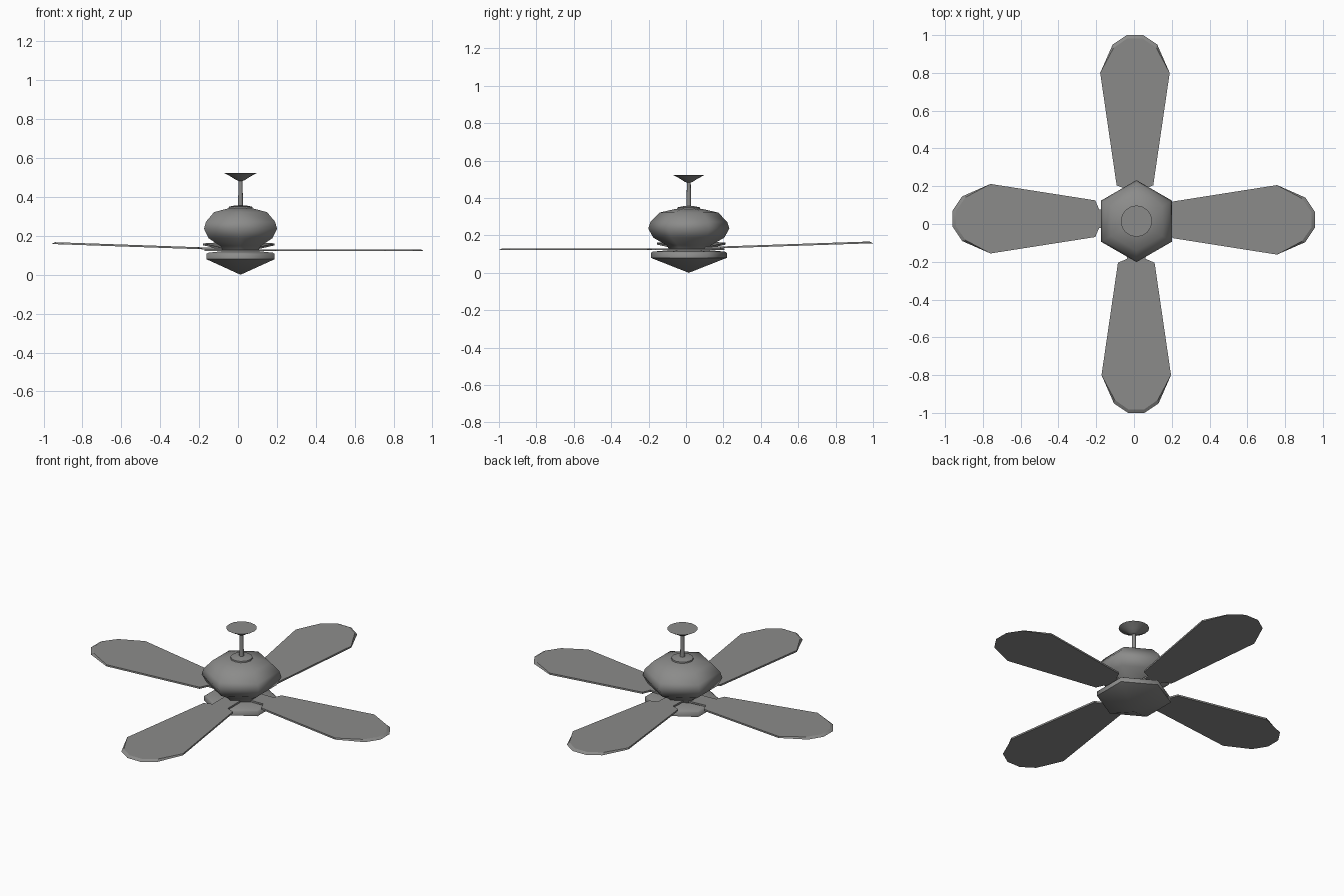
import bpy, bmesh, math

if "Cube" in bpy.data.objects:
    bpy.data.objects.remove(bpy.data.objects["Cube"])

CX, CY = 0.013, 0.015   # hub axis

grey = bpy.data.materials.new("metal_grey")
grey.diffuse_color = (0.26, 0.26, 0.255, 1)
grey.use_nodes = True
grey.node_tree.nodes["Principled BSDF"].inputs["Base Color"].default_value = grey.diffuse_color


def finish(name, bm, angle):
    bmesh.ops.recalc_face_normals(bm, faces=bm.faces)
    me = bpy.data.meshes.new(name)
    bm.to_mesh(me)
    bm.free()
    me.materials.append(grey)
    for p in me.polygons:
        p.use_smooth = True
    me.set_sharp_from_angle(angle=math.radians(angle))
    ob = bpy.data.objects.new(name, me)
    bpy.context.collection.objects.link(ob)
    return ob


def lathe(name, profile, sides, angle):
    """Turn (radius, height) points round the hub axis, one corner towards +y."""
    bm = bmesh.new()
    rings = []
    for r, z in profile:
        if r == 0:
            rings.append([bm.verts.new((CX, CY, z))] * sides)
            continue
        ring = []
        for i in range(sides):
            a = math.pi / 2 + 2 * math.pi * i / sides
            ring.append(bm.verts.new((CX + r * math.cos(a), CY + r * math.sin(a), z)))
        rings.append(ring)
    for lo, hi in zip(rings, rings[1:]):
        for i in range(sides):
            j = (i + 1) % sides
            quad = [lo[i], lo[j], hi[j], hi[i]]
            bm.faces.new(list(dict.fromkeys(quad)))
    return finish(name, bm, angle)


def blade(name, direction, tip, centre, z_root, z_tip):
    """Flat paddle blade; the upper face is slightly smaller at the rounded tip."""
    dx, dy = direction
    half = [(0.07, 0.05), (0.185, 0.05), (0.205, 0.097), (tip - 0.2, 0.184),
            (tip - 0.05, 0.118), (tip, 0.043)]
    bm = bmesh.new()

    def outline(offset, inset):
        pts = [(r, w) for r, w in half] + [(r, -w) for r, w in reversed(half)]
        out = []
        for r, w in pts:
            if r > tip - 0.1:
                r -= inset
                w *= 0.96 if inset else 1
            z = z_root + (z_tip - z_root) * (r - 0.07) / (tip - 0.07) + offset
            if dx:
                co = (dx * r, centre + w, z)
            else:
                co = (centre + w, dy * r, z)
            out.append(bm.verts.new(co))
        return out

    low, high = outline(-0.005, 0), outline(0.005, 0.018)
    bm.faces.new(low)
    bm.faces.new(high)
    n = len(low)
    for i in range(n):
        j = (i + 1) % n
        bm.faces.new([low[i], low[j], high[j], high[i]])
    return finish(name, bm, 20)


# Ceiling canopy, a shallow funnel on top of the rod
lathe("ceiling_canopy", [(0, 0.523), (0.083, 0.523), (0.045, 0.502),
                         (0.022, 0.487), (0.011, 0.483), (0, 0.483)], 16, 50)
# Down rod, slightly wider at the foot
lathe("down_rod", [(0, 0.49), (0.010, 0.49), (0.013, 0.345), (0, 0.345)], 12, 50)
# Collar between rod and motor
lathe("motor_collar", [(0, 0.358), (0.03, 0.356), (0.06, 0.350), (0.062, 0.335), (0, 0.335)], 12, 50)
# Six-sided motor housing with its neck
lathe("motor_housing", [(0, 0.347), (0.07, 0.342), (0.157, 0.322), (0.205, 0.273), (0.217, 0.237),
                        (0.19, 0.188), (0.12, 0.148), (0.10, 0.118)], 6, 65)
# Six-sided lower cover with a pointed underside
lathe("lower_cover", [(0, 0.124), (0.10, 0.122), (0.193, 0.113), (0.203, 0.107),
                      (0.203, 0.080), (0, 0.0)], 6, 65)

# Four blades: right and front are level, left and back rise a little
blade("blade_right", (1, 0), 0.957, 0.022, 0.126, 0.126)
blade("blade_front", (0, -1), 1.0, 0.012, 0.126, 0.126)
blade("blade_left", (-1, 0), 0.96, 0.028, 0.132, 0.163)
blade("blade_back", (0, 1), 1.0, 0.005, 0.132, 0.163)
